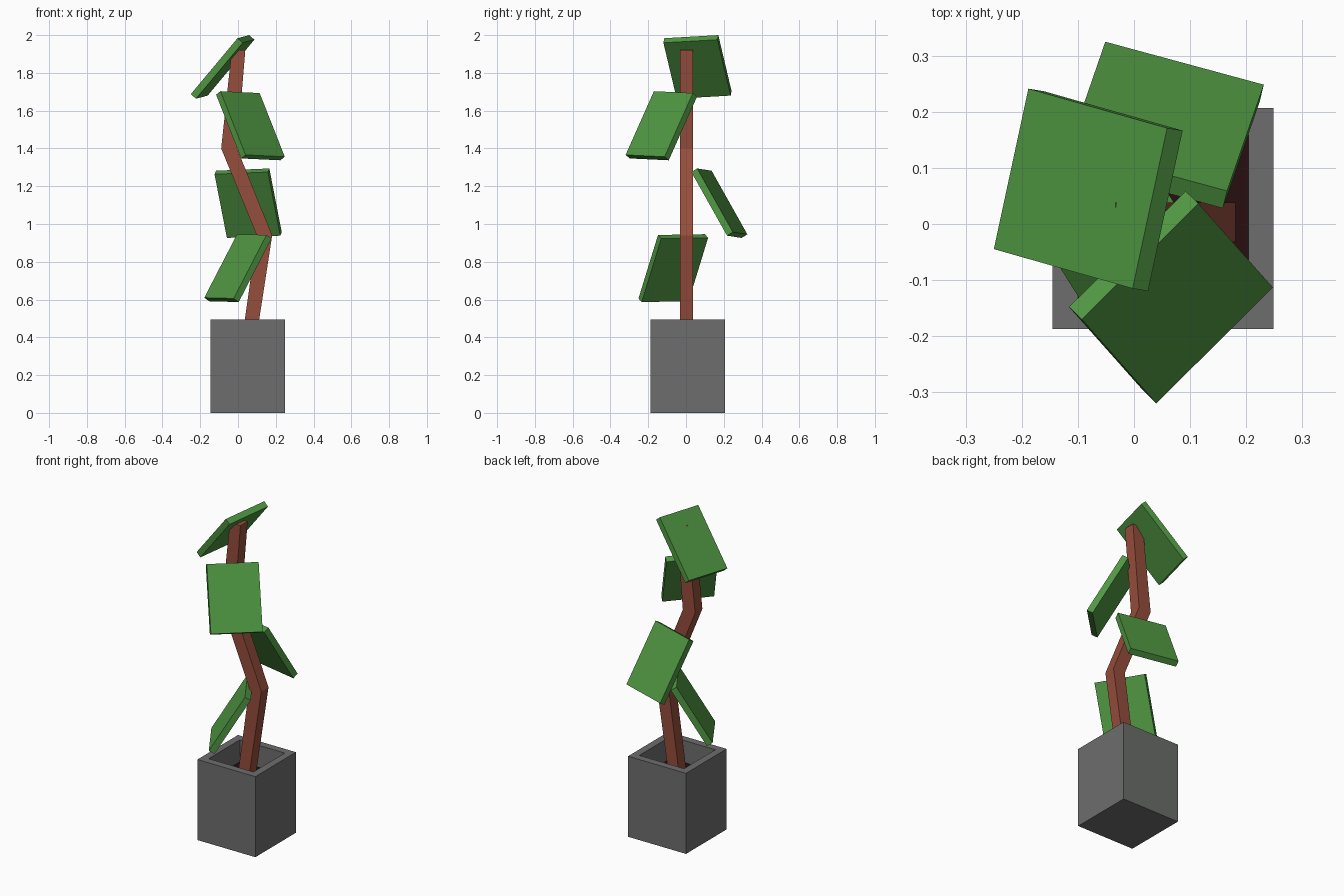
import bpy, bmesh
from mathutils import Vector

if "Cube" in bpy.data.objects:
    bpy.data.objects.remove(bpy.data.objects["Cube"])


def material(name, rgb):
    m = bpy.data.materials.new(name)
    m.diffuse_color = (*rgb, 1)
    m.use_nodes = True
    m.node_tree.nodes["Principled BSDF"].inputs["Base Color"].default_value = m.diffuse_color
    return m


GREY = material("pot grey", (0.15, 0.155, 0.15))
BROWN = material("stem brown", (0.30, 0.075, 0.045))
GREEN = material("leaf green", (0.08, 0.31, 0.055))
SOIL = material("dark soil", (0.02, 0.004, 0.005))


def make_object(name, bm, mat):
    bmesh.ops.recalc_face_normals(bm, faces=bm.faces)
    me = bpy.data.meshes.new(name)
    bm.to_mesh(me)
    bm.free()
    me.materials.append(mat)
    ob = bpy.data.objects.new(name, me)
    bpy.context.collection.objects.link(ob)
    return ob


def square_loft(name, rings, mat):
    """Skin square rings given as (x, y, z, half_x, half_y), capped at both ends."""
    bm = bmesh.new()
    loops = [[bm.verts.new((x + sx * hx, y + sy * hy, z))
              for sx, sy in ((-1, -1), (1, -1), (1, 1), (-1, 1))]
             for x, y, z, hx, hy in rings]
    for a, b in zip(loops, loops[1:]):
        for i in range(4):
            j = (i + 1) % 4
            bm.faces.new((a[i], a[j], b[j], b[i]))
    bm.faces.new(loops[0][::-1])
    bm.faces.new(loops[-1])
    return make_object(name, bm, mat)


def leaf(name, corner, along, across, length=0.392, width=0.293, thick=0.037):
    """Slab whose outer face starts at an upper corner, running down and across."""
    u = Vector(along).normalized()
    v = Vector(across)
    v = (v - u * v.dot(u)).normalized()
    n = u.cross(v) * -thick
    u, v, c = u * length, v * width, Vector(corner)
    bm = bmesh.new()
    outer = [bm.verts.new(p) for p in (c, c + u, c + u + v, c + v)]
    face = bm.faces.new(outer)
    ext = bmesh.ops.extrude_face_region(bm, geom=[face], use_keep_orig=True)
    moved = [g for g in ext["geom"] if isinstance(g, bmesh.types.BMVert)]
    bmesh.ops.translate(bm, verts=moved, vec=n)
    return make_object(name, bm, GREEN)


# Open pot: outer wall, rim, inner wall down to the floor
PX, PY, R, INNER, SOIL_Z = 0.052, 0.01, 0.197, 0.152, 0.36
square_loft("pot", [(PX, PY, 0, R, R), (PX, PY, 0.495, R, R),
                    (PX, PY, 0.495, INNER, INNER),
                    (PX, PY, SOIL_Z - 0.02, INNER, INNER)], GREY)

# Soil
square_loft("soil", [(PX, PY, SOIL_Z - 0.015, INNER, INNER),
                     (PX, PY, SOIL_Z, INNER, INNER)], SOIL)

# Crooked square stem
square_loft("stem", [(0.053, 0.003, SOIL_Z - 0.01, 0.037, 0.035),
                     (0.14, 0.003, 0.94, 0.041, 0.035),
                     (-0.047, 0.003, 1.40, 0.042, 0.035),
                     (0.003, 0.003, 1.922, 0.036, 0.035)], BROWN)

# Four drooping slab leaves: upper outer corner, downward edge, sideways edge
leaf("leaf_top", (0.059, 0.171, 2.0), (-0.2465, 0.07, -0.295), (-0.061, -0.285, -0.016))
leaf("leaf_front", (-0.093, -0.170, 1.703), (0.134, -0.151, -0.34), (0.209, 0.2075, -0.01))
leaf("leaf_back", (0.166, 0.059, 1.294), (0.066, 0.191, -0.34), (-0.284, 0.077, -0.012))
leaf("leaf_left", (-0.005, 0.10, 0.946), (-0.173, -0.103, -0.335), (0.152, -0.25, -0.011))
